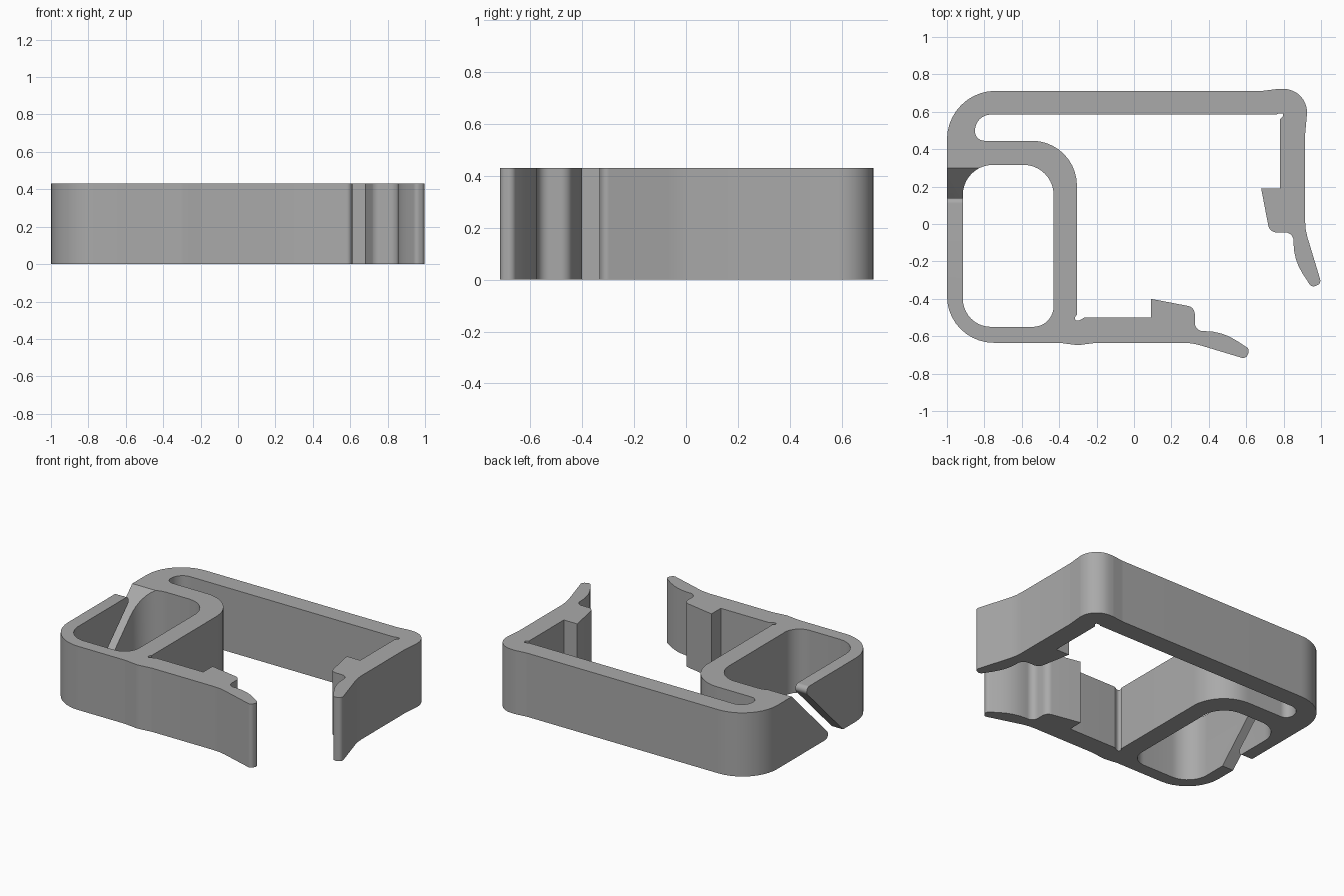
import bpy, bmesh, math
from mathutils import Vector

HEIGHT = 0.43

cube = bpy.data.objects.get("Cube")
if cube:
    bpy.data.objects.remove(cube, do_unlink=True)

grey = bpy.data.materials.new("grey plastic")
grey.use_nodes = True
colour = (0.4, 0.4, 0.4, 1)
grey.diffuse_color = colour
grey.node_tree.nodes["Principled BSDF"].inputs["Base Color"].default_value = colour


def rounded(corners):
    """Turn (x, y, radius) corners into a closed outline with arcs."""
    out = []
    for i, (x, y, r) in enumerate(corners):
        p = Vector((x, y))
        a = (Vector(corners[i - 1][:2]) - p).normalized()
        b = (Vector(corners[(i + 1) % len(corners)][:2]) - p).normalized()
        half = a.angle(b) / 2
        if r == 0 or half > 1.55:
            out.append(p)
            continue
        start = p + a * r / math.tan(half)
        centre = p + (a + b).normalized() * r / math.sin(half)
        sign = 1 if a.cross(b) < 0 else -1
        turn = math.pi - 2 * half
        steps = max(2, math.ceil(turn / math.radians(9)))
        arm = start - centre
        for k in range(steps + 1):
            t = sign * turn * k / steps
            c, s = math.cos(t), math.sin(t)
            out.append(centre + Vector((arm.x * c - arm.y * s, arm.x * s + arm.y * c)))
    return out


def prism(name, outline, low, high, place):
    """Extrude an outline; place maps (u, v, depth) to a position."""
    bm = bmesh.new()
    face = bm.faces.new([bm.verts.new(place(p.x, p.y, low)) for p in outline])
    step = Vector(place(0, 0, high)) - Vector(place(0, 0, low))
    new = bmesh.ops.extrude_face_region(bm, geom=[face], use_keep_orig=True)["geom"]
    bmesh.ops.translate(bm, vec=step, verts=[v for v in new if isinstance(v, bmesh.types.BMVert)])
    bmesh.ops.recalc_face_normals(bm, faces=bm.faces)
    mesh = bpy.data.meshes.new(name)
    bm.to_mesh(mesh)
    bm.free()
    mesh.materials.append(grey)
    obj = bpy.data.objects.new(name, mesh)
    bpy.context.collection.objects.link(obj)
    return obj


def cut(body, cutter):
    mod = body.modifiers.new(cutter.name, "BOOLEAN")
    mod.operation = "DIFFERENCE"
    mod.solver = "EXACT"
    mod.object = cutter
    bpy.ops.object.modifier_apply(modifier=mod.name)
    bpy.data.objects.remove(cutter, do_unlink=True)


# Barbed snap hook, shared by both arms: u along the arm, v towards the inside
hook = [(0, 0, 0), (0, 0.1, 0), (0.235, 0.055, 0.045), (0.235, -0.073, 0.045),
        (0.38, -0.073, 0.3), (0.53, -0.17, 0.026), (0.508, -0.222, 0.026),
        (0.22, -0.135, 0.3)]
front_hook = [(0.09 + u, -0.5 + v, r) for u, v, r in hook]
side_hook = [(0.78 - v, 0.19 - u, r) for u, v, r in reversed(hook)]

# Back rail, its outer corner and the relief notch inside it
rail = [(-1, -0.635, 0.25), (-1, 0.712, 0.26), (0.69, 0.712, 0.1),
        (0.77, 0.722, 0.05), (0.925, 0.722, 0.125), (0.925, 0.59, 0.04),
        (0.915, 0.48, 0.1)]
notch = [(0.78, 0.56, 0), (0.797, 0.575, 0.007), (0.797, 0.592, 0.007),
         (0.775, 0.592, 0.005), (0.76, 0.585, 0)]

# Narrow gap under the rail, then the wall of the closed loop
loop_wall = [(-0.85, 0.585, 0.085), (-0.85, 0.445, 0.05), (-0.305, 0.445, 0.24),
             (-0.305, -0.485, 0), (-0.317, -0.5, 0.006), (-0.312, -0.517, 0.006),
             (-0.295, -0.517, 0.006), (-0.265, -0.5, 0.02)]
underside = [(-0.2, -0.635, 0.1), (-0.3, -0.648, 0.1), (-0.4, -0.635, 0.1)]

body = prism("clip_body", rounded(rail + side_hook + notch + loop_wall + front_hook + underside),
             0, HEIGHT, lambda x, y, d: (x, y, d))
bpy.context.view_layer.objects.active = body
body.select_set(True)

# Opening of the closed loop
pocket = rounded([(-0.915, -0.55, 0.15), (-0.43, -0.55, 0.11),
                  (-0.43, 0.316, 0.16), (-0.915, 0.316, 0.16)])
cut(body, prism("loop_opening", pocket, -0.1, HEIGHT + 0.1, lambda x, y, d: (x, y, d)))

# Slanted slot through the side wall, with both sharp tips rounded off
middle_y, middle_z, r = 0.026, HEIGHT / 2, 0.03
tip = 0.156
reach = r / math.tan(math.pi / 8)
half = [(tip + middle_z + 0.1 - 0.04, middle_z + 0.1)]
centre = Vector((tip - reach, middle_z - r))
arc = [centre + r * Vector((math.sin(t), math.cos(t)))
       for t in (math.radians(135 * k / 12) for k in range(13))]
half = list(reversed(arc)) + [Vector((tip - reach, middle_z + 0.1)),
                              Vector((middle_y + 0.348, middle_z + 0.1))]
slot = [p + Vector((middle_y, middle_z)) for p in half + [-p for p in half]]
cut(body, prism("side_slot", slot, -1.1, -0.7, lambda y, z, d: (d, y, z)))

bpy.ops.object.shade_smooth_by_angle(angle=math.radians(25))
